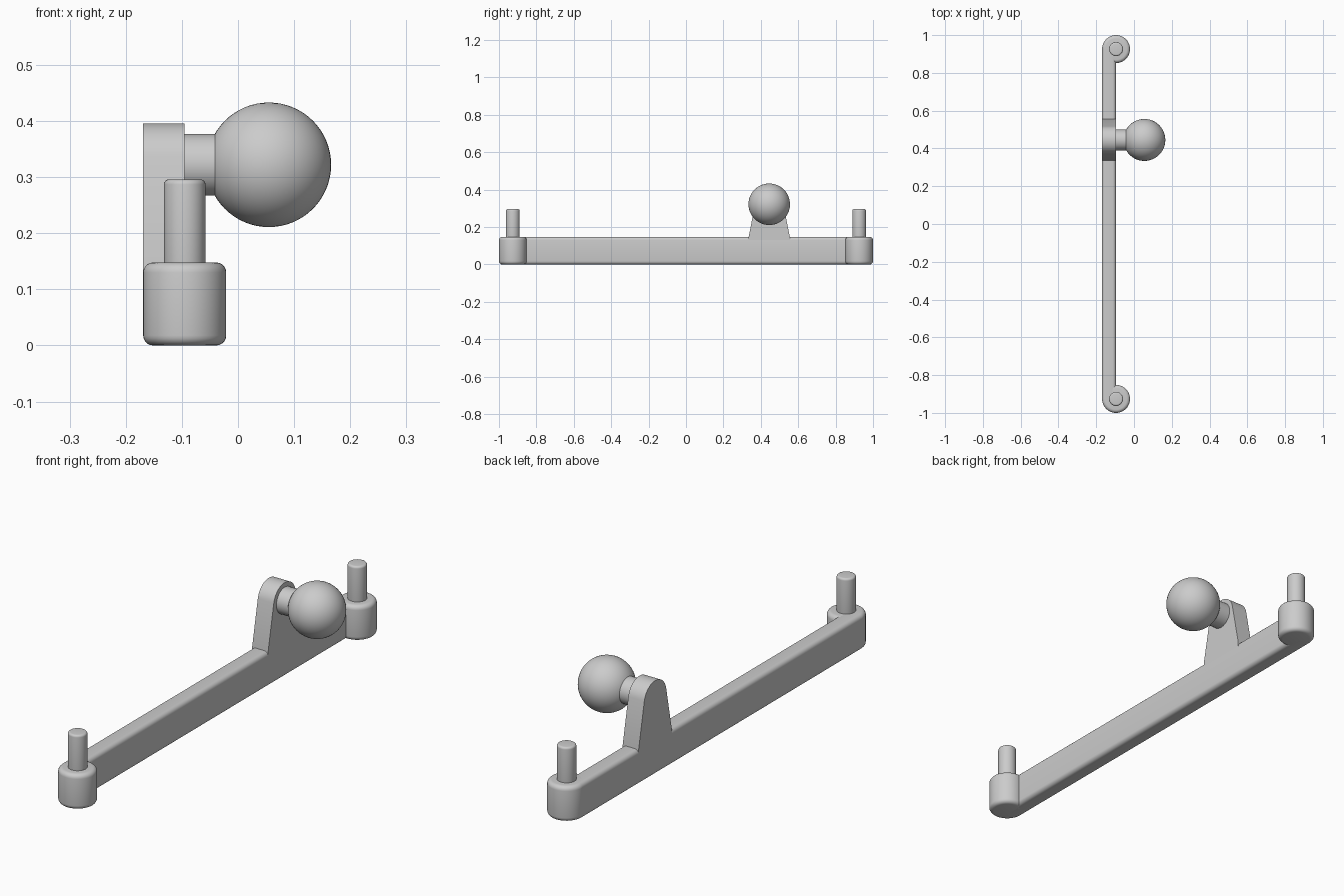
import bpy, bmesh, math
from mathutils import Matrix, Vector

cube = bpy.data.objects.get("Cube")
if cube:
    bpy.data.objects.remove(cube, do_unlink=True)

grey = bpy.data.materials.new("plain grey")
grey.use_nodes = True
grey.diffuse_color = (0.6, 0.6, 0.6, 1)
grey.node_tree.nodes["Principled BSDF"].inputs["Base Color"].default_value = grey.diffuse_color

PIVOT_X = -0.095      # inner face of the bar and axis of the end posts
OUTER_X = -0.169      # outer face of the bar
BOSS_R = PIVOT_X - OUTER_X
BAR_H = 0.148
POST_Y = 1 - BOSS_R
BALL = Vector((0.055, 0.445, 0.322))
ROUND = 0.018


def finish(name, bm):
    bmesh.ops.recalc_face_normals(bm, faces=bm.faces)
    mesh = bpy.data.meshes.new(name)
    bm.to_mesh(mesh)
    bm.free()
    mesh.materials.append(grey)
    obj = bpy.data.objects.new(name, mesh)
    bpy.context.collection.objects.link(obj)
    bpy.context.view_layer.objects.active = obj
    bpy.ops.object.select_all(action="DESELECT")
    obj.select_set(True)
    bpy.ops.object.shade_smooth_by_angle(angle=math.radians(30))
    return obj


def round_edges(bm, edges, size):
    bmesh.ops.bevel(bm, geom=edges, offset=size, segments=5, profile=0.5, affect="EDGES")


def cylinder(name, radius, start, end, rounding=0):
    start, end = Vector(start), Vector(end)
    axis = end - start
    bm = bmesh.new()
    bmesh.ops.create_cone(bm, cap_ends=True, segments=48, radius1=radius,
                          radius2=radius, depth=axis.length)
    if rounding:
        rims = [e for e in bm.edges if abs(e.verts[0].co.z - e.verts[1].co.z) < 1e-5]
        round_edges(bm, rims, rounding)
    turn = axis.to_track_quat("Z", "Y").to_matrix().to_4x4()
    bm.transform(Matrix.Translation((start + end) / 2) @ turn)
    return finish(name, bm)


# Long bar with rounded lengthwise edges
bm = bmesh.new()
bmesh.ops.create_cube(bm, size=1)
bm.transform(Matrix.Translation(((OUTER_X + PIVOT_X) / 2, 0, BAR_H / 2))
             @ Matrix.Diagonal((BOSS_R, 2 * POST_Y, BAR_H, 1)))
long_edges = [e for e in bm.edges if abs(e.verts[0].co.y - e.verts[1].co.y) > 1]
round_edges(bm, long_edges, ROUND)
finish("bar", bm)

# Round boss and upright pin at each end
for side, y in (("front", -POST_Y), ("back", POST_Y)):
    cylinder(side + "_boss", BOSS_R, (PIVOT_X, y, 0), (PIVOT_X, y, BAR_H), ROUND)
    cylinder(side + "_pin", BOSS_R / 2, (PIVOT_X, y, BAR_H - 0.03),
             (PIVOT_X, y, 2 * BAR_H), 0.009)

# Tapered tab with a round top, rising flush from the bar
half = 0.11
drop = BALL.z - BAR_H
tangent = math.acos(BOSS_R / math.hypot(half, drop)) - math.atan2(drop, half)
steps = 24
outline = [(-half, 0.1), (half, 0.1), (half, BAR_H)]
for i in range(steps + 1):
    a = tangent + (math.pi - 2 * tangent) * i / steps
    outline.append((BOSS_R * math.cos(a), BALL.z + BOSS_R * math.sin(a)))
outline.append((-half, BAR_H))
bm = bmesh.new()
face = bm.faces.new([bm.verts.new((OUTER_X, BALL.y + y, z)) for y, z in outline])
extruded = bmesh.ops.extrude_face_region(bm, geom=[face], use_keep_orig=True)["geom"]
moved = [v for v in extruded if isinstance(v, bmesh.types.BMVert)]
bmesh.ops.translate(bm, verts=moved, vec=(BOSS_R, 0, 0))
finish("tab", bm)

# Neck and ball
cylinder("ball_neck", 0.055, (PIVOT_X - 0.02, BALL.y, BALL.z), (BALL.x - 0.05, BALL.y, BALL.z))
bm = bmesh.new()
bmesh.ops.create_uvsphere(bm, u_segments=48, v_segments=32, radius=0.111)
bm.transform(Matrix.Translation(BALL))
finish("ball", bm)
